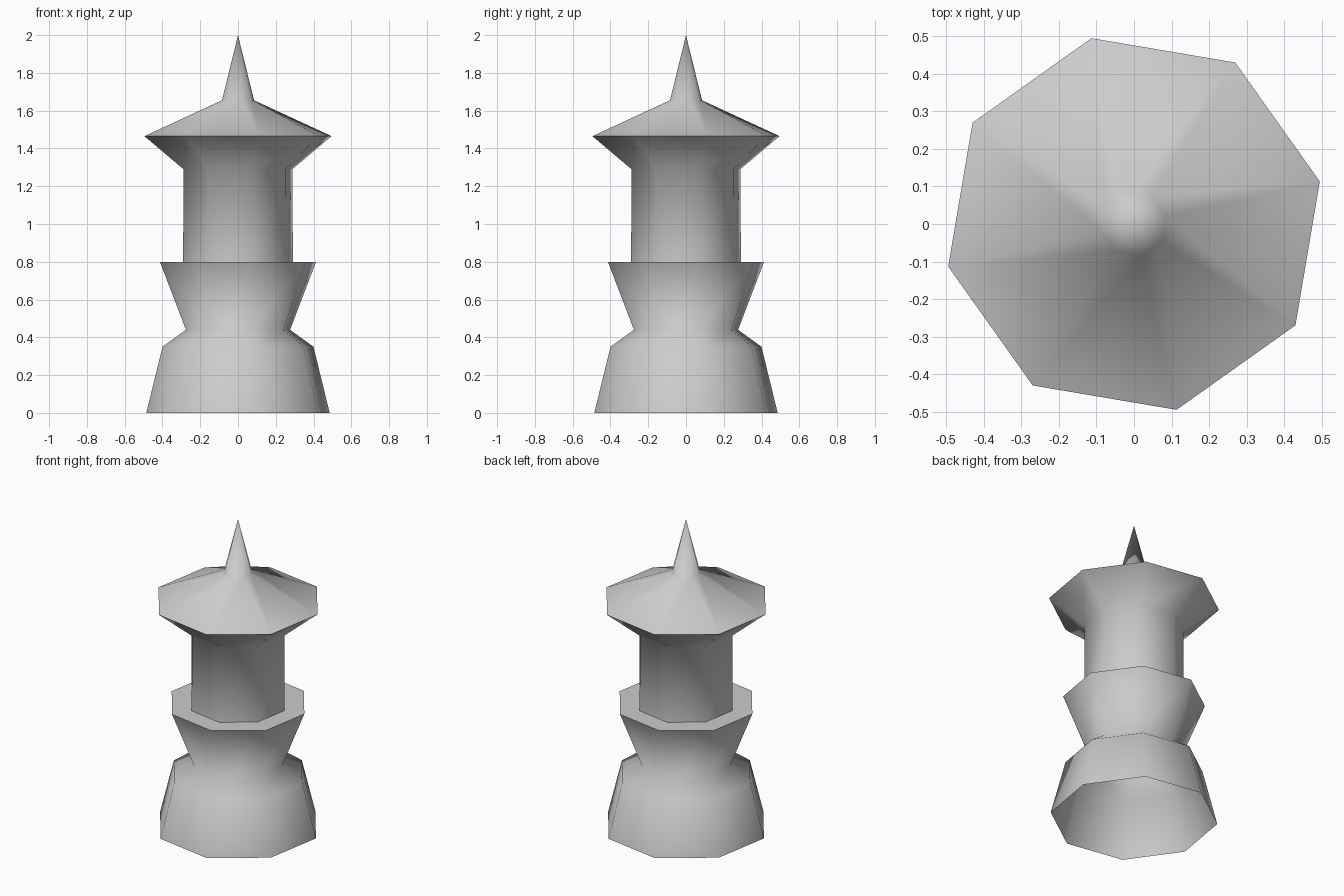
import bpy, math

cube = bpy.data.objects.get("Cube")
if cube:
    bpy.data.objects.remove(cube, do_unlink=True)

SIDES = 8
TURN = math.radians(12.9)

stone = bpy.data.materials.new("grey_stone")
stone.use_nodes = True
GREY = (0.6, 0.6, 0.6, 1)
stone.diffuse_color = GREY
stone.node_tree.nodes["Principled BSDF"].inputs["Base Color"].default_value = GREY


def lathe(name, profile):
    """Eight-sided shell from (radius, height) pairs; radius 0 makes a point."""
    verts, rings, faces = [], [], []
    for r, z in profile:
        n = SIDES if r else 1
        rings.append([len(verts) + i for i in range(n)])
        for i in range(n):
            a = TURN + math.tau * i / SIDES
            verts.append((r * math.cos(a), r * math.sin(a), z))
    for low, high in zip(rings, rings[1:]):
        for i in range(SIDES):
            j = (i + 1) % SIDES
            if len(high) == 1:
                faces.append((low[i], low[j], high[0]))
            else:
                faces.append((low[i], low[j], high[j], high[i]))
    mesh = bpy.data.meshes.new(name)
    mesh.from_pydata(verts, [], faces)
    mesh.materials.append(stone)
    obj = bpy.data.objects.new(name, mesh)
    bpy.context.collection.objects.link(obj)
    # Smooth around the sides, crisp at the rims
    bpy.ops.object.select_all(action="DESELECT")
    obj.select_set(True)
    bpy.context.view_layer.objects.active = obj
    bpy.ops.object.shade_smooth_by_angle(angle=math.radians(80))
    return obj


# Open-bottomed base, waist, flared balcony and its flat ledge
lathe("base_and_balcony", [(0.498, 0), (0.41, 0.35), (0.283, 0.44),
                           (0.424, 0.8), (0.298, 0.8)])
# Shaft, flared eaves, roof and spire
lathe("shaft_and_roof", [(0.298, 0.8), (0.296, 1.29), (0.508, 1.465),
                         (0.087, 1.655), (0, 2.0)])
